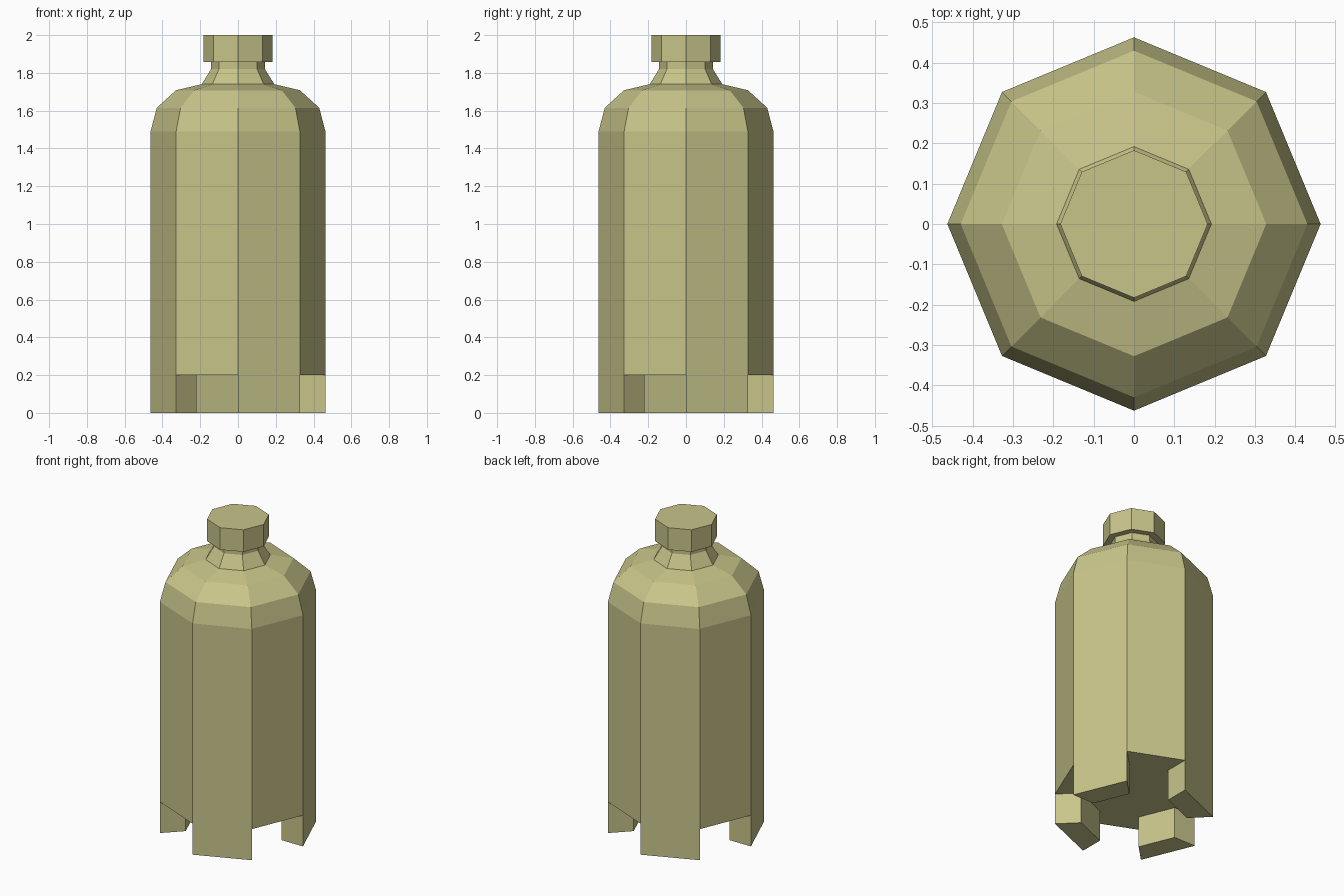
import bpy, bmesh, math

if "Cube" in bpy.data.objects:
    bpy.data.objects.remove(bpy.data.objects["Cube"])

SIDES = 8

mat = bpy.data.materials.new("pale_olive")
mat.diffuse_color = (0.578, 0.558, 0.254, 1.0)
mat.use_nodes = True
mat.node_tree.nodes["Principled BSDF"].inputs["Base Color"].default_value = mat.diffuse_color


def ring_point(radius, step, z):
    a = 2 * math.pi * step / SIDES
    return (radius * math.cos(a), radius * math.sin(a), z)


def finish(name, bm):
    bmesh.ops.recalc_face_normals(bm, faces=bm.faces)
    mesh = bpy.data.meshes.new(name)
    bm.to_mesh(mesh)
    bm.free()
    mesh.materials.append(mat)
    obj = bpy.data.objects.new(name, mesh)
    bpy.context.collection.objects.link(obj)
    return obj


def lathe(name, profile):
    """Eight-sided closed solid from a (radius, height) profile."""
    bm = bmesh.new()
    rings = [[bm.verts.new(ring_point(r, i, z)) for i in range(SIDES)]
             for r, z in profile]
    for low, high in zip(rings, rings[1:]):
        for i in range(SIDES):
            j = (i + 1) % SIDES
            bm.faces.new((low[i], low[j], high[j], high[i]))
    bm.faces.new(rings[0][::-1])
    bm.faces.new(rings[-1])
    return finish(name, bm)


def foot(name, step, outer, inner, height):
    """Wedge with radial ends under one side of the body."""
    bm = bmesh.new()
    corners = [(outer, step), (outer, step + 1), (inner, step + 1), (inner, step)]
    base = bm.faces.new([bm.verts.new(ring_point(r, s, 0)) for r, s in corners])
    ext = bmesh.ops.extrude_face_region(bm, geom=[base])
    top = [v for v in ext["geom"] if isinstance(v, bmesh.types.BMVert)]
    bmesh.ops.translate(bm, verts=top, vec=(0, 0, height))
    # make sure the underside exists after extruding
    if not any(all(v.co.z < 1e-6 for v in f.verts) for f in bm.faces):
        bm.faces.new([v for v in bm.verts if v.co.z < 1e-6])
    return finish(name, bm)


# Body with rounded shoulder
lathe("body", [(0.463, 0.2), (0.463, 1.49), (0.43, 1.615),
               (0.328, 1.708), (0.192, 1.74)])
# Tapered neck
lathe("neck", [(0.192, 1.74), (0.143, 1.82), (0.143, 1.86)])
# Cap
lathe("cap", [(0.183, 1.858), (0.183, 2.0)])
# Four feet under alternate sides
for k in range(4):
    foot(f"foot_{k + 1}", 2 * k, 0.463, 0.31, 0.2)
